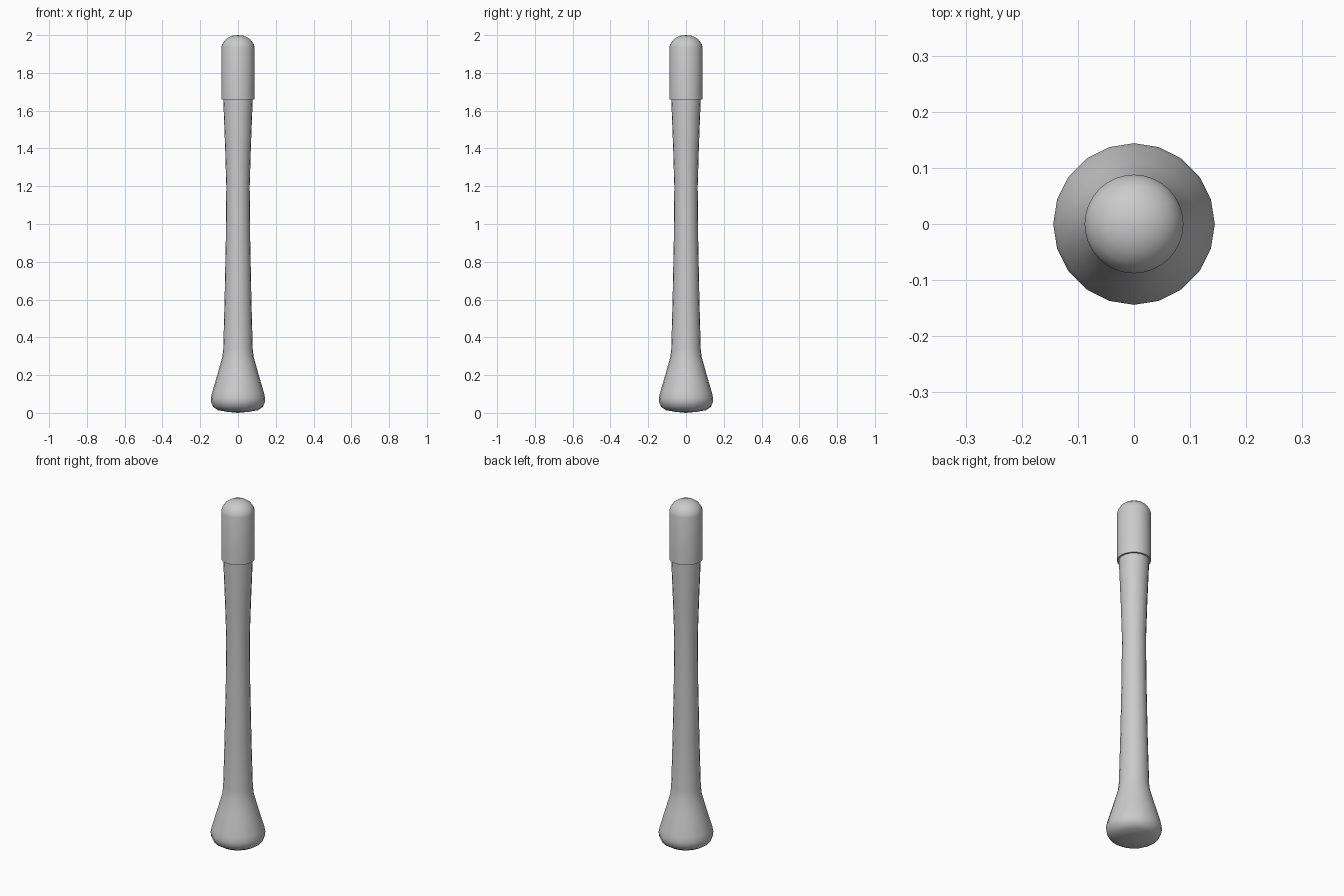
import bpy, bmesh, math

if "Cube" in bpy.data.objects:
    bpy.data.objects.remove(bpy.data.objects["Cube"])


def lathe(name, profile, sides):
    """Revolve (radius, z) points about z; zero radius makes a pole."""
    bm = bmesh.new()
    rings = []
    for r, z in profile:
        if r == 0:
            rings.append([bm.verts.new((0, 0, z))])
        else:
            rings.append([bm.verts.new((r * math.sin(2 * math.pi * i / sides),
                                        r * math.cos(2 * math.pi * i / sides), z))
                          for i in range(sides)])
    for a, b in zip(rings, rings[1:]):
        for i in range(sides):
            j = (i + 1) % sides
            if len(a) == 1:
                bm.faces.new((a[0], b[i], b[j]))
            elif len(b) == 1:
                bm.faces.new((a[i], a[j], b[0]))
            else:
                bm.faces.new((a[i], a[j], b[j], b[i]))
    bmesh.ops.recalc_face_normals(bm, faces=bm.faces)
    mesh = bpy.data.meshes.new(name)
    bm.to_mesh(mesh)
    bm.free()
    obj = bpy.data.objects.new(name, mesh)
    bpy.context.collection.objects.link(obj)
    bpy.ops.object.select_all(action='DESELECT')
    obj.select_set(True)
    bpy.context.view_layer.objects.active = obj
    bpy.ops.object.shade_smooth_by_angle(angle=math.radians(50))
    return obj


# Waisted shaft with a flared, rounded foot
lathe("shaft", [(0, 0.0), (0.06, 0.006), (0.105, 0.014), (0.13, 0.03),
                (0.142, 0.055), (0.144, 0.075), (0.138, 0.105),
                (0.11, 0.2), (0.083, 0.295), (0.078, 0.34), (0.071, 0.6),
                (0.064, 0.95), (0.062, 1.2), (0.068, 1.4), (0.078, 1.66),
                (0.078, 1.7), (0, 1.7)], 20)

# Domed sleeve over the top end
lathe("end_cap", [(0.076, 1.66), (0.088, 1.66), (0.088, 1.935),
                  (0.083, 1.953), (0.07, 1.973), (0.05, 1.988),
                  (0.027, 1.997), (0, 2.0)], 32)
